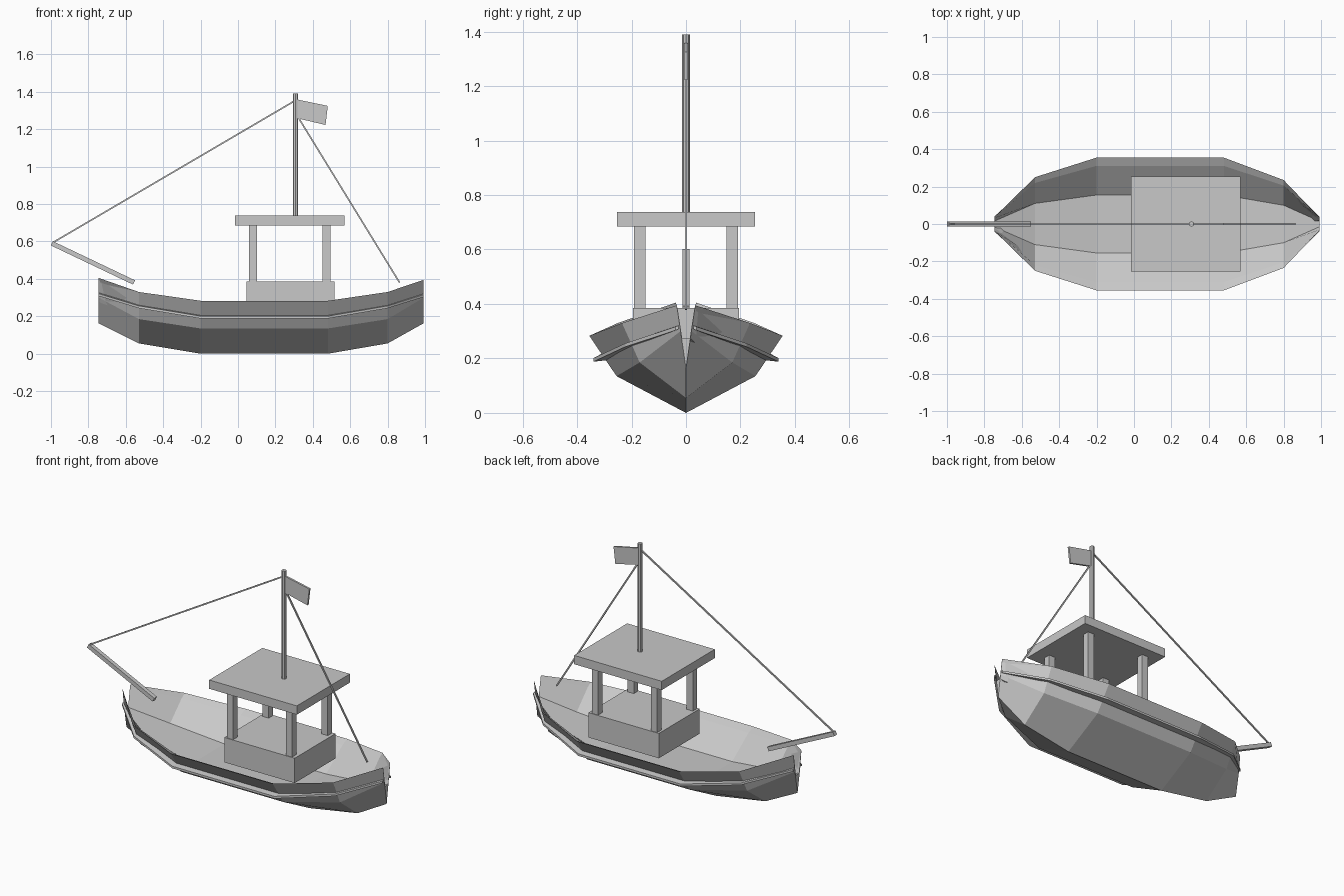
import bpy
import bmesh
from mathutils import Vector

cube = bpy.data.objects.get("Cube")
if cube:
    bpy.data.objects.remove(cube, do_unlink=True)

grey = bpy.data.materials.new("plain grey")
grey.use_nodes = True
COLOUR = (0.58, 0.58, 0.58, 1)
grey.diffuse_color = COLOUR
grey.node_tree.nodes["Principled BSDF"].inputs["Base Color"].default_value = COLOUR


def finish(name, bm):
    bmesh.ops.recalc_face_normals(bm, faces=bm.faces)
    mesh = bpy.data.meshes.new(name)
    bm.to_mesh(mesh)
    bm.free()
    mesh.materials.append(grey)
    obj = bpy.data.objects.new(name, mesh)
    bpy.context.collection.objects.link(obj)
    return obj


def loft(name, rings):
    """Skin a row of closed rings and cap both ends."""
    bm = bmesh.new()
    rows = [[bm.verts.new(p) for p in ring] for ring in rings]
    n = len(rows[0])
    for a, b in zip(rows, rows[1:]):
        for i in range(n):
            j = (i + 1) % n
            bm.faces.new((a[i], a[j], b[j], b[i]))
    bm.faces.new(rows[0])
    bm.faces.new(rows[-1])
    return finish(name, bm)


def box(name, x, y, z):
    return loft(name, [[(px, y[0], z[0]), (px, y[1], z[0]),
                        (px, y[1], z[1]), (px, y[0], z[1])] for px in x])


def beam(name, start, end, half):
    """Square bar on the centre plane between two (x, z) points."""
    start, end = Vector((start[0], 0, start[1])), Vector((end[0], 0, end[1]))
    side = Vector((0, half, 0))
    up = (end - start).normalized().cross(side)
    return loft(name, [[p - side - up, p + side - up, p + side + up, p - side + up]
                       for p in (start, end)])


# Hull stations: x, keel z, chine y z, rim y z, floor y z
STATIONS = [
    (-0.745, 0.163, 0.025, 0.30, 0.037, 0.405, 0.016, 0.275),
    (-0.53, 0.055, 0.175, 0.185, 0.25, 0.33, 0.11, 0.20),
    (-0.20, 0, 0.255, 0.135, 0.355, 0.283, 0.155, 0.147),
    (0.48, 0, 0.255, 0.135, 0.355, 0.283, 0.155, 0.147),
    (0.80, 0.055, 0.17, 0.185, 0.235, 0.33, 0.10, 0.20),
    (0.993, 0.163, 0.02, 0.30, 0.034, 0.395, 0.014, 0.275),
]

hull_rings = []
for x, keel, cy, cz, ry, rz, fy, fz in STATIONS:
    # The knuckle splits the inner wall into a shallow and a steep strip
    ky, kz = ry + (fy - ry) * 0.22, rz + (fz - rz) * 0.16
    half = [(cy, cz), (ry, rz), (ky, kz), (fy, fz)]
    ring = [(0, keel)] + half + [(-y, z) for y, z in reversed(half)]
    hull_rings.append([(x, y, z) for y, z in ring])
loft("hull", hull_rings)

# Rub rails, one along each side: outer y, z, depth into the hull
RAIL = [(0.042, 0.317, 0.012), (0.237, 0.252, 0.034), (0.34, 0.197, 0.046),
        (0.34, 0.197, 0.046), (0.222, 0.252, 0.034), (0.039, 0.312, 0.012)]
for side, label in ((1, "left"), (-1, "right")):
    rings = []
    for (x, *_), (y, z, depth) in zip(STATIONS, RAIL):
        inner = y - depth
        rings.append([(x, side * inner, z - 0.004), (x, side * y, z - 0.009),
                      (x, side * y, z + 0.004), (x, side * inner, z + 0.009)])
    loft(label + "_rub_rail", rings)

# Cabin base, corner posts and roof
box("cabin_base", (0.045, 0.515), (-0.195, 0.195), (0.235, 0.385))
for label, x in (("fore", 0.08), ("aft", 0.474)):
    for side, y in (("left", 0.17), ("right", -0.17)):
        box(f"{label}_{side}_post", (x - 0.021, x + 0.021),
            (y - 0.021, y + 0.021), (0.38, 0.69))
box("cabin_roof", (-0.015, 0.57), (-0.253, 0.253), (0.685, 0.738))

# Mast
bm = bmesh.new()
bmesh.ops.create_cone(bm, cap_ends=True, segments=8,
                      radius1=0.014, radius2=0.014, depth=0.655)
bmesh.ops.translate(bm, verts=bm.verts, vec=(0.307, 0, 1.0625))
finish("mast", bm)

# Bowsprit and stays
beam("bowsprit", (-0.995, 0.59), (-0.556, 0.381), 0.0125)
beam("fore_stay", (-0.985, 0.597), (0.30, 1.35), 0.004)
beam("aft_stay", (0.315, 1.275), (0.864, 0.38), 0.004)

# Pennant at the masthead
FLAG = [(0.312, 1.36), (0.48, 1.325), (0.468, 1.223), (0.312, 1.26)]
loft("flag", [[(x, y, z) for x, z in FLAG] for y in (-0.006, 0.006)])
